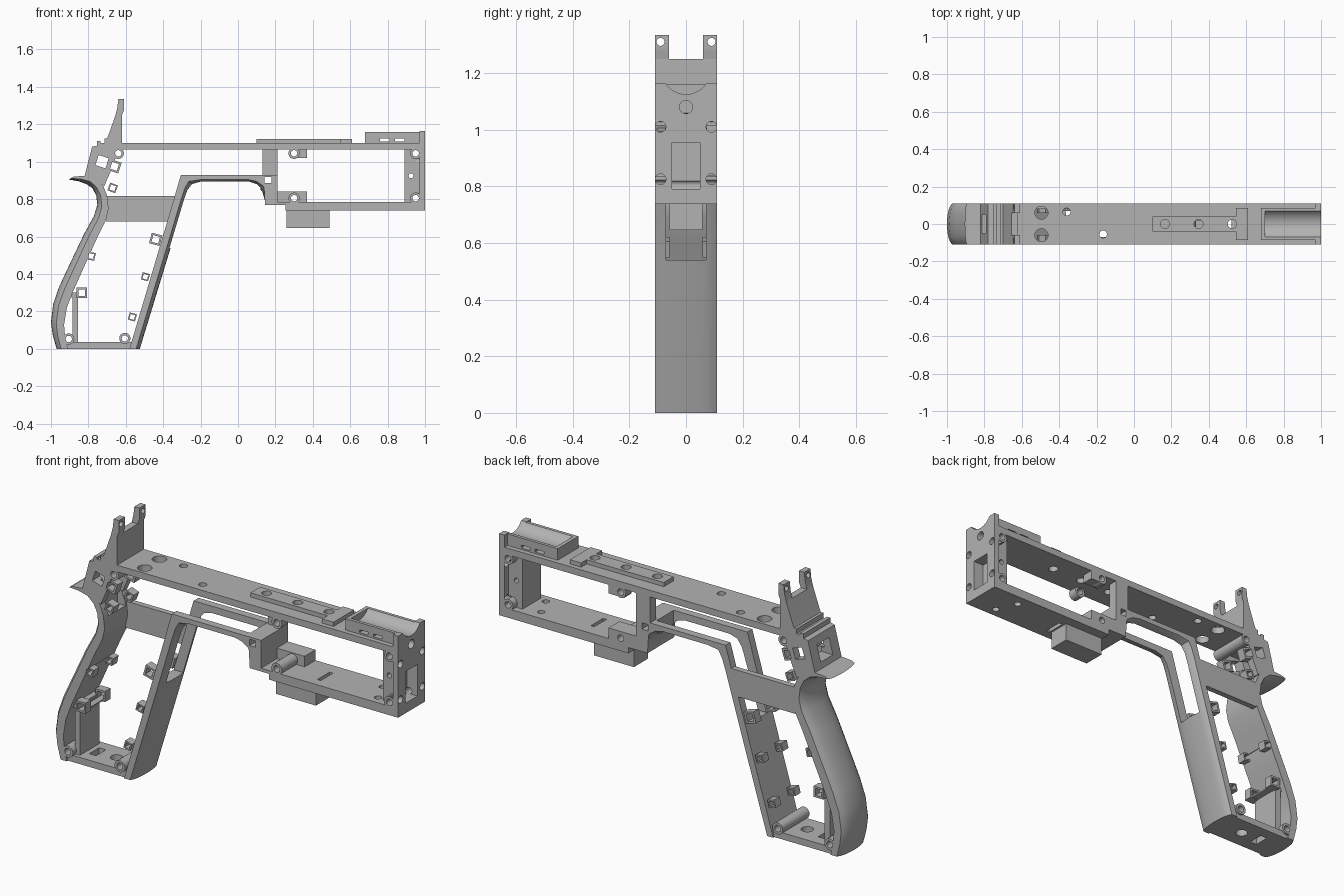
import bpy, bmesh, math
from mathutils import Matrix, Vector

if "Cube" in bpy.data.objects:
    bpy.data.objects.remove(bpy.data.objects["Cube"])

W = 0.11  # half width of the frame
grey = bpy.data.materials.new("plain_grey")
grey.use_nodes = True
grey.diffuse_color = (0.45, 0.45, 0.45, 1)
grey.node_tree.nodes["Principled BSDF"].inputs["Base Color"].default_value = (0.45, 0.45, 0.45, 1)
parts, cutters = [], []


def finish(name, bm, group):
    bmesh.ops.recalc_face_normals(bm, faces=bm.faces)
    mesh = bpy.data.meshes.new(name)
    bm.to_mesh(mesh)
    bm.free()
    mesh.materials.append(grey)
    ob = bpy.data.objects.new(name, mesh)
    bpy.context.scene.collection.objects.link(ob)
    if group is cutters:
        ob.hide_render = True
    group.append(ob)
    return ob


def box(name, x, y, z, group=parts):
    bm = bmesh.new()
    size = Vector((x[1] - x[0], y[1] - y[0], z[1] - z[0]))
    mid = Vector((sum(x), sum(y), sum(z))) / 2
    bmesh.ops.create_cube(bm, size=1, matrix=Matrix.Translation(mid) @ Matrix.Diagonal(size).to_4x4())
    return finish(name, bm, group)


def plate(name, outline, y0, y1):
    """Side outline in x, z extruded across the width."""
    bm = bmesh.new()
    face = bm.faces.new([bm.verts.new((x, y0, z)) for x, z in outline])
    new = bmesh.ops.extrude_face_region(bm, geom=[face], use_keep_orig=True)["geom"]
    bmesh.ops.translate(bm, vec=(0, y1 - y0, 0), verts=[v for v in new if isinstance(v, bmesh.types.BMVert)])
    return finish(name, bm, parts)


def rod(name, axis, centre, r, length, group=parts, sides=24, turn=0.0):
    turns = {"x": Matrix.Rotation(math.pi / 2, 4, "Y"), "y": Matrix.Rotation(math.pi / 2, 4, "X"),
             "z": Matrix.Identity(4)}
    bm = bmesh.new()
    m = Matrix.Translation(centre) @ turns[axis] @ Matrix.Rotation(turn, 4, "Z")
    bmesh.ops.create_cone(bm, cap_ends=True, segments=sides, radius1=r, radius2=r, depth=length, matrix=m)
    return finish(name, bm, group)


def strip(name, inner, outer, bulge):
    """Wall between two side curves whose outer surface is rounded across the width."""
    bm = bmesh.new()
    rows, n = [], 12
    for j in range(n + 1):
        t = 2 * j / n - 1
        f = bulge * (1 - math.sqrt(1 - 0.96 * t * t))
        a = [bm.verts.new((x, t * W, z)) for x, z in inner]
        b = [bm.verts.new((p[0] + (q[0] - p[0]) * f, t * W, p[1] + (q[1] - p[1]) * f))
             for p, q in zip(outer, inner)]
        rows.append((a, b))
    last = len(inner) - 1
    for (a0, b0), (a1, b1) in zip(rows, rows[1:]):
        for i in range(last):
            bm.faces.new((a0[i], a0[i + 1], a1[i + 1], a1[i]))
            bm.faces.new((b0[i], b1[i], b1[i + 1], b0[i + 1]))
        for i in (0, last):
            bm.faces.new((a0[i], a1[i], b1[i], b0[i]))
    for a, b in (rows[0], rows[-1]):
        for i in range(last):
            bm.faces.new((a[i], a[i + 1], b[i + 1], b[i]))
    return finish(name, bm, parts)


full = (-W, W)

# Curved grip back with its overhanging beak
grip_back = strip("grip_back",
      [(-.91, 0), (-.925, .07), (-.93, .13), (-.915, .22), (-.88, .31), (-.84, .40), (-.75, .60),
       (-.705, .69), (-.692, .75), (-.70, .82), (-.72, .87), (-.76, .915), (-.82, .925), (-.88, .92)],
      [(-.97, 0), (-.99, .07), (-1, .14), (-.988, .24), (-.957, .33), (-.915, .42), (-.825, .61),
       (-.77, .71), (-.752, .77), (-.758, .82), (-.78, .86), (-.81, .88), (-.85, .895), (-.905, .905)], 0.5)

# Grip front running up into the slotted finger arch
grip_front = strip("grip_front_and_arch",
      [(-.58, 0), (-.42, .54), (-.34, .81), (-.32, .88), (-.305, .93), (-.2, .93), (.05, .93),
       (.10, .93), (.14, .93), (.18, .90)],
      [(-.525, 0), (-.36, .54), (-.282, .80), (-.265, .845), (-.24, .875), (-.2, .89), (.06, .89),
       (.10, .875), (.13, .84), (.15, .77)], 0.45)
slot = box("arch_slot_cutter", (-.6, .12), (-.07, .07), (.54, 1), cutters)

# Rear upper body, hollowed, with a rear window
rear_body = plate("rear_body",
      [(-.88, .92), (-.82, .925), (-.78, 1.08), (-.755, 1.085), (-.755, 1.11), (-.735, 1.11), (-.735, 1.10),
       (-.715, 1.10), (-.715, 1.125), (-.70, 1.125), (-.69, 1.15), (-.655, 1.25), (-.62, 1.25), (-.62, 1.03),
       (-.655, 1.02), (-.68, .95), (-.715, .87), (-.76, .90)], *full)
hollow = box("rear_hollow_cutter", (-.745, -.55), (-.07, .07), (.80, 1.045), cutters)
window = box("rear_window_cutter", (-.95, -.7), (-.05, .05), (.955, 1.04), cutters)

# Forked rear sight
for s in (-1, 1):
    y0, y1 = sorted((s * .06, s * W))
    plate("sight_prong", [(-.675, 1.19), (-.655, 1.25), (-.645, 1.29), (-.64, 1.335), (-.61, 1.335),
                          (-.61, 1.275), (-.62, 1.25), (-.62, 1.19)], y0, y1)
    rod("sight_hole_cutter", "x", (-.62, s * .09, 1.31), .014, .12, cutters)

# Rails, floor and front frame
box("top_rail", (-.625, .98), full, (1.065, 1.10))
box("raised_strip", (.10, .61), (-.04, .04), (1.09, 1.122))
box("raised_strip_end", (.545, .61), (-.085, .085), (1.09, 1.122))
box("bottom_rail", (.255, .98), full, (.738, .785))
box("under_block", (.26, .49), (-.058, .058), (.645, .745))
plate("arch_block", [(.135, .93), (.21, .93), (.21, .785), (.26, .785), (.26, .768), (.145, .768)], *full)
box("front_plate", (.97, 1), full, (.738, 1.163))
box("front_core", (.89, .975), (-.075, .075), (.78, 1.07))
box("grip_floor", (-.93, -.56), (-.1, .1), (0, .035))
box("grip_inner_panel", (-.885, -.855), (-.08, .08), (.03, .30))
box("panel_ledge", (-.90, -.82), (-.08, .08), (.275, .29))

# Side links on the left only
plate("grip_link", [(-.705, .68), (-.37, .68), (-.33, .818), (-.70, .818)], .08, W)
box("upright_link", (.13, .21), (.06, W), (.92, 1.07))
box("lower_lug", (.2, .37), (.02, W), (.78, .84))
box("upper_lug", (.28, .37), (.05, W), (1.02, 1.07))

# Front sight cradle with side slots
box("cradle", (.68, .975), (-.085, .085), (1.095, 1.16))
rod("cradle_groove_cutter", "x", (.90, 0, 1.21), .085, .4, cutters, 48)
for x in (.785, .865):
    box("cradle_slot_cutter", (x - .025, x + .025), (-.13, .13), (1.108, 1.123), cutters)

# Screw bosses across the width
bosses = ((-.64, 1.045), (.30, .805), (.95, 1.045), (.95, .805), (-.905, .052), (-.605, .055))
for x, z in bosses:
    rod("screw_boss", "y", (x, 0, z), .03, 2 * W)
for s in (-1, 1):
    rod("short_screw_boss", "y", (.30, s * .085, 1.045), .03, .05)
for x, z in bosses + ((.30, 1.045),):
    rod("boss_hole_cutter", "y", (x, 0, z), .017, .3, cutters)
rod("core_hole_cutter", "y", (.925, 0, .925), .013, .3, cutters)

# Square wire clips on both sides
for x, z, half, tilt in ((-.44, .585, .029, -15), (-.495, .385, .02, -15), (-.565, .17, .02, -15),
                         (-.785, .495, .021, -12), (-.835, .30, .028, 0), (-.66, .975, .03, -18),
                         (-.67, .86, .022, -20)):
    turn = math.radians(45 + tilt)
    for s in (-1, 1):
        rod("wire_clip", "y", (x, s * .08, z), half * 1.414, .045, parts, 4, turn)
    rod("clip_hole_cutter", "y", (x, 0, z), half * .9, .3, cutters, 4, turn)
rod("rear_side_hole_cutter", "y", (-.727, 0, 1.0), .04, .3, cutters, 4, math.radians(27))
box("arch_block_hole_cutter", (.143, .178), (-.13, .13), (.885, .918), cutters)

# Front plate openings
box("front_window_cutter", (.94, 1.05), (-.05, .05), (.79, .955), cutters)
rod("front_bore_cutter", "x", (1, 0, 1.08), .023, .12, cutters)
for s in (-1, 1):
    for z in (.825, 1.01):
        rod("front_screw_cutter", "x", (1, s * .09, z), .019, .1, cutters)

# Vertical holes in the rails and grip floor
for x, y, z, r in ((-.36, .065, 1.08, .02), (-.165, -.055, 1.08, .02), (-.495, .06, 1.08, .035),
                   (-.495, -.06, 1.08, .035), (.165, 0, 1.1, .024), (.345, 0, 1.1, .024), (.525, 0, 1.1, .024),
                   (.80, .05, .76, .018), (.85, -.06, .76, .018), (-.70, 0, .02, .03)):
    rod("vertical_hole_cutter", "z", (x, y, z), r, .09, cutters)
box("floor_slot_cutter", (-.83, -.79), (-.04, .04), (-.02, .05), cutters)
box("rail_slot_cutter", (.50, .52), (-.06, .04), (.70, .80), cutters)


def bounds(ob):
    return [(min(c), max(c)) for c in zip(*(v.co for v in ob.data.vertices))]


# Cut every part with the cutters that reach it
only = {slot: [grip_front], hollow: [rear_body, grip_back], window: [rear_body]}
for ob in parts:
    for c in cutters:
        near = all(a[0] < b[1] and b[0] < a[1] for a, b in zip(bounds(ob), bounds(c)))
        if near and ob in only.get(c, parts):
            mod = ob.modifiers.new("cut", "BOOLEAN")
            mod.operation, mod.solver, mod.object = "DIFFERENCE", "EXACT", c
deps = bpy.context.evaluated_depsgraph_get()
cut = [bpy.data.meshes.new_from_object(ob.evaluated_get(deps)) for ob in parts]
for ob, mesh in zip(parts, cut):
    ob.modifiers.clear()
    ob.data = mesh
for c in cutters:
    bpy.data.objects.remove(c)

# Smooth the curved surfaces and keep the edges crisp
bpy.ops.object.select_all(action="DESELECT")
for ob in parts:
    ob.select_set(True)
bpy.context.view_layer.objects.active = parts[0]
bpy.ops.object.shade_smooth_by_angle(angle=math.radians(30))
